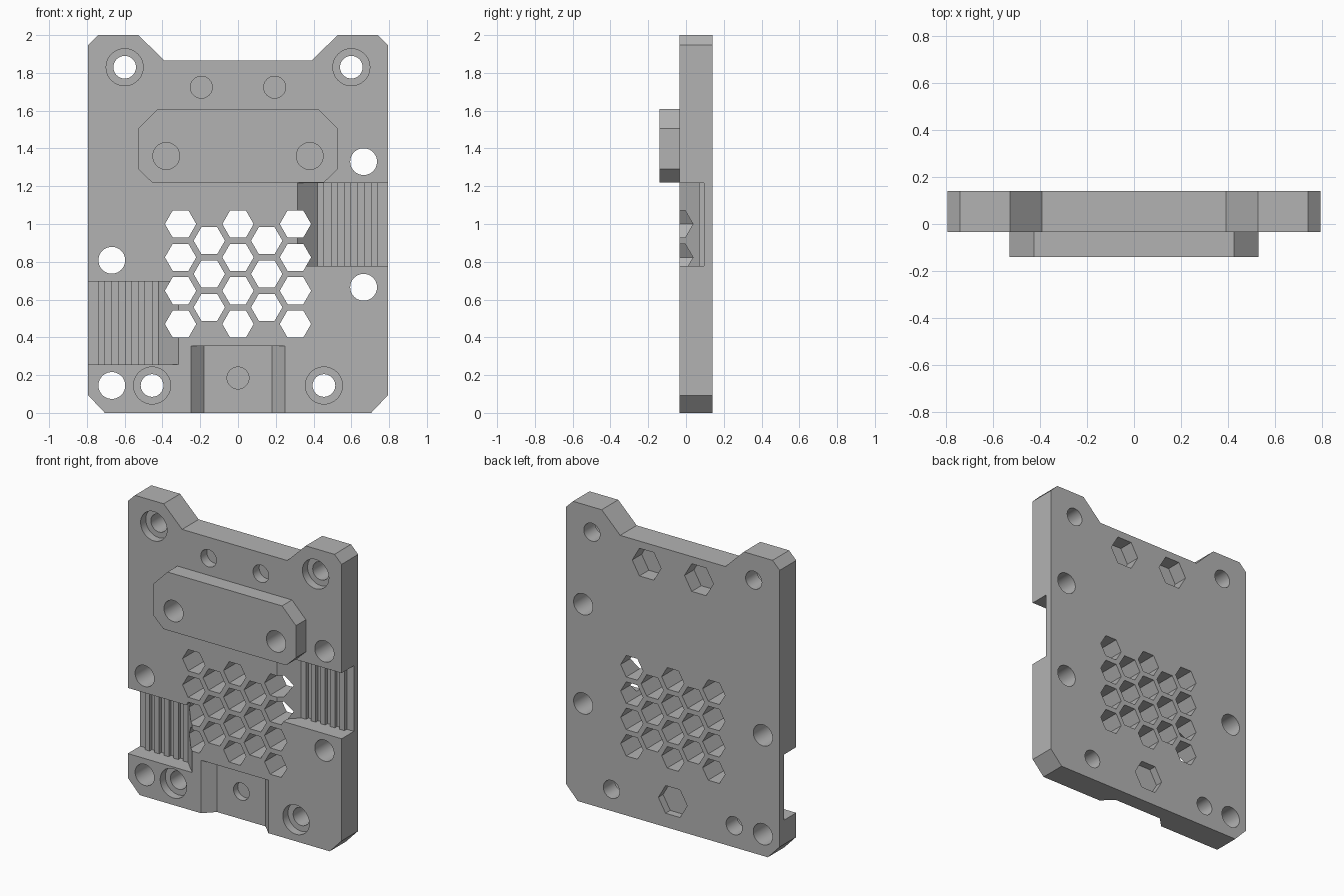
import bpy, bmesh, math

cube = bpy.data.objects.get("Cube")
if cube:
    bpy.data.objects.remove(cube, do_unlink=True)

FRONT, BACK = -0.035, 0.14
W = 0.793

grey = bpy.data.materials.new("plain grey")
grey.use_nodes = True
colour = (0.45, 0.45, 0.45, 1)
grey.diffuse_color = colour
grey.node_tree.nodes["Principled BSDF"].inputs["Base Color"].default_value = colour


def prism(bm, points, lo, hi, axis="y"):
    """Extrude a 2D outline between two depths along y or z."""
    def place(p, d):
        return (p[0], d, p[1]) if axis == "y" else (p[0], p[1], d)
    a = [bm.verts.new(place(p, lo)) for p in points]
    b = [bm.verts.new(place(p, hi)) for p in points]
    bm.faces.new(a)
    bm.faces.new(b[::-1])
    for i in range(len(a)):
        j = (i + 1) % len(a)
        bm.faces.new((a[j], a[i], b[i], b[j]))


def ring(x, z, r, sides=40):
    return [(x + r * math.cos(math.tau * i / sides),
             z + r * math.sin(math.tau * i / sides)) for i in range(sides)]


def finish(name, bm):
    bmesh.ops.recalc_face_normals(bm, faces=bm.faces)
    mesh = bpy.data.meshes.new(name)
    bm.to_mesh(mesh)
    bm.free()
    mesh.materials.append(grey)
    obj = bpy.data.objects.new(name, mesh)
    bpy.context.collection.objects.link(obj)
    return obj


def combine(target, tool, operation):
    """Apply a boolean, then discard the helper."""
    tool.hide_render = True
    mod = target.modifiers.new("cut", "BOOLEAN")
    mod.operation = operation
    mod.solver = "EXACT"
    mod.object = tool
    bpy.context.view_layer.objects.active = target
    bpy.ops.object.modifier_apply(modifier=mod.name)
    bpy.data.objects.remove(tool, do_unlink=True)


# Main plate with chamfered corners and a notched top edge
half = [(0.705, 0), (W, 0.093), (W, 1.947), (0.74, 2), (0.527, 2), (0.39, 1.865)]
bm = bmesh.new()
prism(bm, half + [(-x, z) for x, z in reversed(half)], FRONT, BACK)
plate = finish("mounting_plate", bm)

# Side slots with a sloped inner wall and ribbed floor, bottom recess
bm = bmesh.new()
rib, deep, pitch = 0.07, 0.095, 0.0356
slot = [(0.3, FRONT - 0.015), (0.42, rib + 0.0)]
slot[0] = (0.315 - 0.015, FRONT - 0.015)
for i in range(5):
    x = 0.42 + pitch * (2 * i + 1)
    end = x + pitch if i < 4 else 0.9
    slot += [(x, rib), (x, deep), (end, deep)]
    if i < 4:
        slot.append((end, rib))
slot.append((0.9, FRONT - 0.015))
prism(bm, slot, 0.778, 1.218, "z")
prism(bm, [(-x, y) for x, y in slot], 0.255, 0.695, "z")
recess = [(-0.265, FRONT - 0.015), (-0.18, 0.035), (0.18, 0.035), (0.265, FRONT - 0.015)]
prism(bm, recess, -0.1, 0.355, "z")
combine(plate, finish("slot_cutter", bm), "DIFFERENCE")

# Raised octagonal boss on the front
bm = bmesh.new()
half = [(0.455, 1.22), (0.528, 1.29), (0.528, 1.505), (0.425, 1.61)]
prism(bm, half + [(-x, z) for x, z in reversed(half)], -0.14, FRONT + 0.02)
combine(plate, finish("boss", bm), "UNION")

# Through holes, honeycomb vents, blind holes and hexagonal nut pockets
bm = bmesh.new()
near, far = -0.3, 0.3
screws = [(s * x, z) for x, z in ((0.6, 1.83), (0.455, 0.145)) for s in (-1, 1)]
for x, z in screws:
    prism(bm, ring(x, z, 0.06), near, far)
for x, z in ((-0.668, 0.808), (-0.668, 0.145), (0.665, 1.33), (0.665, 0.665)):
    prism(bm, ring(x, z, 0.071), near, far)
for col in range(5):
    odd = col % 2
    for row in range(4 - odd):
        z = 1.0 - 0.1765 * (row + odd / 2)
        prism(bm, ring((col - 2) * 0.152, z, 0.083, 6), near, far)
for s in (-1, 1):
    prism(bm, ring(s * 0.38, 1.36, 0.071), near, 0.06)
for x, z, pocket in ((-0.194, 1.724, 0.04), (0.194, 1.724, 0.04), (0, 0.185, 0.09)):
    prism(bm, ring(x, z, 0.058), near, pocket - 0.01)
    prism(bm, ring(x, z, 0.107, 6), pocket, far)
combine(plate, finish("hole_cutter", bm), "DIFFERENCE")

# Counterbores around the corner screws
bm = bmesh.new()
for x, z in screws:
    prism(bm, ring(x, z, 0.098), near, FRONT + 0.055)
combine(plate, finish("counterbore_cutter", bm), "DIFFERENCE")

# Smooth the bores, keep every real edge sharp
bpy.ops.object.select_all(action="DESELECT")
plate.select_set(True)
bpy.context.view_layer.objects.active = plate
bpy.ops.object.shade_smooth_by_angle(angle=math.radians(25))
